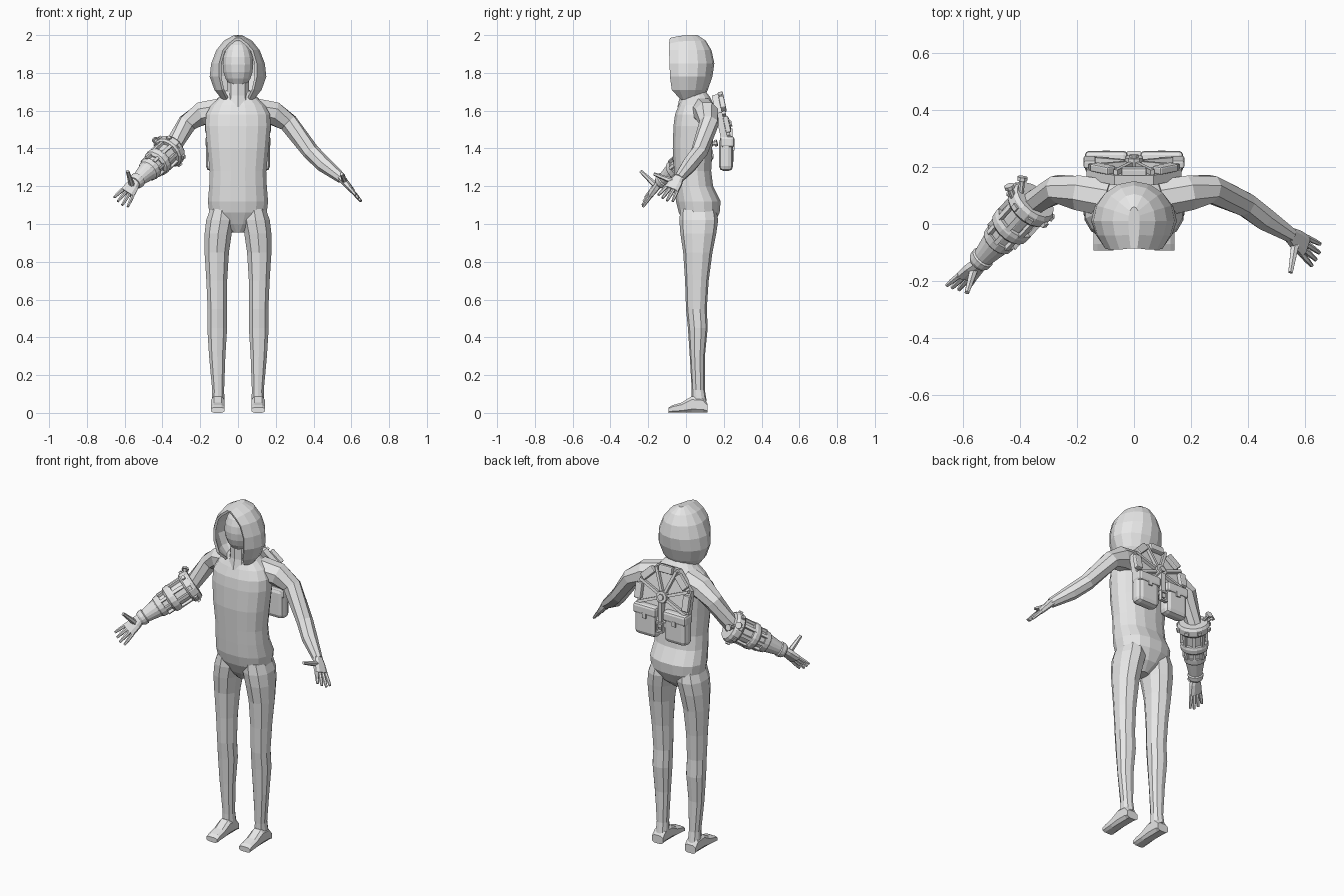
import bpy, bmesh
from math import sin, cos, pi, radians
from mathutils import Vector, Matrix

cube = bpy.data.objects.get("Cube")
if cube:
    bpy.data.objects.remove(cube)

grey = bpy.data.materials.new("plain grey")
grey.use_nodes = True
grey.diffuse_color = (0.8, 0.8, 0.8, 1)
grey.node_tree.nodes["Principled BSDF"].inputs["Base Color"].default_value = (0.8, 0.8, 0.8, 1)

X, Y, Z = Vector((1, 0, 0)), Vector((0, 1, 0)), Vector((0, 0, 1))


def finish(name, bm, bevel=0):
    bmesh.ops.recalc_face_normals(bm, faces=bm.faces)
    mesh = bpy.data.meshes.new(name)
    bm.to_mesh(mesh)
    bm.free()
    mesh.materials.append(grey)
    ob = bpy.data.objects.new(name, mesh)
    bpy.context.collection.objects.link(ob)
    if bevel:
        mod = ob.modifiers.new("bevel", "BEVEL")
        mod.width, mod.segments = bevel, 2
    return ob


def ring(c, u, v, a, b, n=8, e=1.0):
    """Superellipse outline; e below 1 makes it boxier."""
    pts = []
    for i in range(n):
        t = 2 * pi * (i + 0.5) / n
        s, k = sin(t), cos(t)
        pts.append(Vector(c) + u * a * (abs(k) ** e) * (1 if k > 0 else -1)
                   + v * b * (abs(s) ** e) * (1 if s > 0 else -1))
    return pts


def loft(name, rings, closed=True, caps=True):
    bm = bmesh.new()
    rows = [[bm.verts.new(p) for p in r] for r in rings]
    n = len(rows[0])
    for r, q in zip(rows, rows[1:]):
        for i in range(n if closed else n - 1):
            j = (i + 1) % n
            bm.faces.new((r[i], r[j], q[j], q[i]))
    if caps:
        bm.faces.new(rows[-1])
        if closed:
            bm.faces.new(rows[0])
    return finish(name, bm)


def tube(name, path, n=8):
    """path holds (x, y, z, radius)."""
    pts = [Vector(p[:3]) for p in path]
    rings = []
    for i, p in enumerate(pts):
        t = (pts[min(i + 1, len(pts) - 1)] - pts[max(i - 1, 0)]).normalized()
        u = t.cross(Z).normalized()
        rings.append(ring(p, u, u.cross(t), path[i][3], path[i][3], n))
    return loft(name, rings)


def box(name, mat, size, bevel=0):
    bm = bmesh.new()
    bmesh.ops.create_cube(bm, size=1, matrix=mat @ Matrix.Diagonal((*size, 1)))
    return finish(name, bm, bevel)


# Torso: height, half width, front, back
torso = [(.955, .03, .02, .10), (1.0, .10, -.01, .15), (1.06, .155, -.04, .18),
         (1.12, .162, -.055, .185), (1.2, .155, -.06, .145), (1.28, .152, -.065, .135),
         (1.4, .165, -.072, .14), (1.52, .176, -.068, .15), (1.58, .172, -.06, .155),
         (1.63, .145, -.04, .15), (1.67, .10, -.02, .13), (1.71, .062, -.01, .10)]
loft("torso", [ring((0, (f + b) / 2, z), X, Y, w, (b - f) / 2, 16, .85) for z, w, f, b in torso])

# Legs: height, inner side, outer side, front, back
leg = [(.06, .07, .14, .03, .11), (.12, .072, .138, .03, .10), (.3, .065, .155, .02, .10),
       (.45, .055, .165, .01, .115), (.55, .057, .163, 0, .11), (.7, .055, .17, -.005, .12),
       (.85, .045, .18, -.015, .14), (.95, .03, .18, -.03, .16), (1.02, .015, .172, -.035, .17),
       (1.08, .02, .15, -.03, .16)]
# Feet: depth, height
foot = [(.114, .05), (.09, .085), (.03, .09), (-.025, .055), (-.07, .042), (-.092, .03)]
for side, s in (("left", 1), ("right", -1)):
    loft(side + "_leg", [ring((s * (i + o) / 2, (f + b) / 2, z), X, Y, (o - i) / 2,
                              (b - f) / 2, 10, .9) for z, i, o, f, b in leg])
    loft(side + "_foot", [ring((s * .107, y, h / 2), X, Z, .037, h / 2, 8, .6) for y, h in foot])

# Head and neck inside the hood
bm = bmesh.new()
bmesh.ops.create_uvsphere(bm, u_segments=14, v_segments=10, radius=1,
                          matrix=Matrix.Translation((0, .02, 1.845)) @ Matrix.Diagonal((.083, .087, .128, 1)))
finish("head", bm)
loft("neck", [ring((0, .03, z), X, Y, r, r, 10) for z, r in ((1.62, .075), (1.68, .062), (1.8, .06))])

# Hood: height, half width, half opening, front, back
hood = [(1.66, .085, .06, -.03, .09), (1.71, .125, .085, -.075, .115), (1.78, .15, .10, -.085, .14),
        (1.85, .142, .10, -.087, .15), (1.92, .115, .08, -.09, .135), (1.97, .075, .05, -.09, .105),
        (2.0, .02, .012, -.085, .06)]
rows = []
for z, w, o, f, b in hood:
    dip = .015 if z > 1.95 else 0
    half = [Vector((o, f, z - dip)), Vector(((o + 2 * w) / 3, f * .45, z - dip / 3))]
    half += [Vector((w * cos(t), .01 + (b - .01) * sin(t), z)) for t in (0, pi / 8, pi / 4, pi * 3 / 8)]
    rows.append(half + [Vector((0, b, z))] + [Vector((-p.x, p.y, p.z)) for p in reversed(half)])
shell = loft("hood", rows, closed=False)
mod = shell.modifiers.new("thickness", "SOLIDIFY")
mod.thickness, mod.offset = .014, -1

# Arms
tube("left_arm", [(.09, .09, 1.6, .07), (.19, .108, 1.585, .066), (.268, .122, 1.535, .052),
                  (.388, .07, 1.38, .045), (.455, .02, 1.315, .043), (.55, -.04, 1.24, .027)])
tube("right_arm", [(-.09, .09, 1.6, .07), (-.19, .108, 1.585, .066), (-.268, .122, 1.535, .052),
                   (-.36, .07, 1.39, .045), (-.45, -.03, 1.305, .04), (-.545, -.135, 1.22, .027)])


def hand(side, wrist, aim, spread, thumb):
    w, d = Vector(wrist), Vector(aim).normalized()
    s = Vector(spread)
    s = (s - d * s.dot(d)).normalized()
    n = d.cross(s)
    loft(side + "_palm", [ring(w + d * t, s, n, a, b, 8, .7) for t, a, b in
                          ((-.01, .025, .022), (.03, .036, .019), (.085, .042, .015))])
    # Four fingers fanning out from the knuckles
    for i in range(4):
        k = i - 1.5
        root = w + d * .078 + s * k * .021
        way = (d + s * k * .11).normalized()
        size = .088 - .009 * abs(k - .3)
        loft(f"{side}_finger_{i + 1}", [ring(root + way * size * t, s, n, r, r, 6)
                                        for t, r in ((0, .011), (.55, .010), (1, .007))])
    tip, base = Vector(thumb), w + d * .03
    mid = base.lerp(tip, .5)
    tube(side + "_thumb", [(*base, .017), (*mid, .013), (*tip, .009)], 6)


hand("left", (.55, -.04, 1.24), (.56, -.44, -.66), (.3, .85, -.35), (.548, -.17, 1.265))
hand("right", (-.545, -.14, 1.22), (-.48, -.52, -.66), (.85, -.1, -.5), (-.585, -.24, 1.28))

# Gauntlet: turned rings along the forearm
start, end = Vector((-.345, .085, 1.40)), Vector((-.55, -.14, 1.215))
axis = (end - start).normalized()
gu = axis.cross(Z).normalized()
gv = gu.cross(axis)


def turned(name, profile):
    loft(name, [ring(start + axis * t, gu, gv, r, r, 16) for t, r in profile])


turned("gauntlet_cuff", [(0, .05), (0, .078), (.014, .087), (.045, .087), (.055, .078), (.055, .05)])
turned("gauntlet_core", [(.05, .06), (.13, .056), (.21, .05)])
turned("gauntlet_middle_ring", [(.12, .05), (.12, .073), (.135, .077), (.158, .074), (.17, .06)])
turned("gauntlet_lower_ring", [(.2, .048), (.2, .062), (.232, .058), (.24, .05)])
turned("gauntlet_cone", [(.235, .052), (.315, .037), (.32, .043), (.34, .041), (.352, .034)])
frame = Matrix((gu, gv, axis)).transposed().to_4x4()


def on_gauntlet(angle, r, t):
    out = gu * cos(angle) + gv * sin(angle)
    return Matrix.Translation(start + axis * t + out * r) @ frame @ Matrix.Rotation(angle, 4, "Z")


for i in range(8):
    a = 2 * pi * i / 8
    box(f"gauntlet_strut_{i + 1}", on_gauntlet(a, .068, .088), (.014, .018, .08))
    box(f"gauntlet_bolt_{i + 1}", on_gauntlet(a + pi / 8, .088, .03), (.016, .022, .018))
    box(f"gauntlet_lug_{i + 1}", on_gauntlet(a, .057, .185), (.018, .016, .04))

# Pegs with flat heads
for i, (a, b) in enumerate((((-.40, .08, 1.41), (-.39, .165, 1.43)),
                            ((-.41, .06, 1.41), (-.438, .135, 1.445)))):
    a, b = Vector(a), Vector(b)
    neck = a.lerp(b, .85)
    tube(f"gauntlet_peg_{i + 1}", [(*a, .011), (*neck, .011)], 8)
    tube(f"gauntlet_peg_head_{i + 1}", [(*neck, .019), (*b, .019)], 8)

# Backpack: tilted eight-sided wheel with rim blocks and spokes
wheel = Matrix.Translation((0, .205, 1.525)) @ Matrix.Rotation(radians(12), 4, "X")


def disc(name, r, y0, y1, n):
    loft(name, [[wheel @ p for p in ring((0, y, 0), X, Z, r, r, n)] for y in (y0, y1)])


disc("pack_plate", .18, -.035, 0, 8)
disc("pack_hub", .034, 0, .03, 10)
disc("pack_hub_cap", .018, .03, .038, 8)
for i in range(5):
    m = wheel @ Matrix.Rotation(-pi * i / 4, 4, "Y")
    box(f"pack_rim_block_{i + 1}", m @ Matrix.Translation((.155, .012, 0)), (.042, .028, .088), .006)
for i in range(6):
    m = wheel @ Matrix.Rotation(-pi * (i - .5) / 4, 4, "Y")
    box(f"pack_spoke_{i + 1}", m @ Matrix.Translation((.095, .008, 0)), (.15, .02, .016))

# Pouches with flaps, centre post and buckle
for side, s in (("left", 1), ("right", -1)):
    at = Matrix.Translation
    box(side + "_pouch", at((s * .097, .212, 1.37)), (.145, .075, .18), .026)
    box(side + "_pouch_flap", at((s * .097, .218, 1.435)), (.15, .076, .06), .014)
    box(side + "_pouch_clasp", at((s * .097, .25, 1.405)), (.025, .014, .03))
    box(side + "_buckle_bar", at((s * .018, .245, 1.36)), (.009, .02, .055))
box("pack_post", Matrix.Translation((0, .228, 1.43)), (.026, .035, .15))
for i, z in enumerate((1.335, 1.385)):
    box(f"buckle_cross_bar_{i + 1}", Matrix.Translation((0, .245, z)), (.045, .02, .01))
